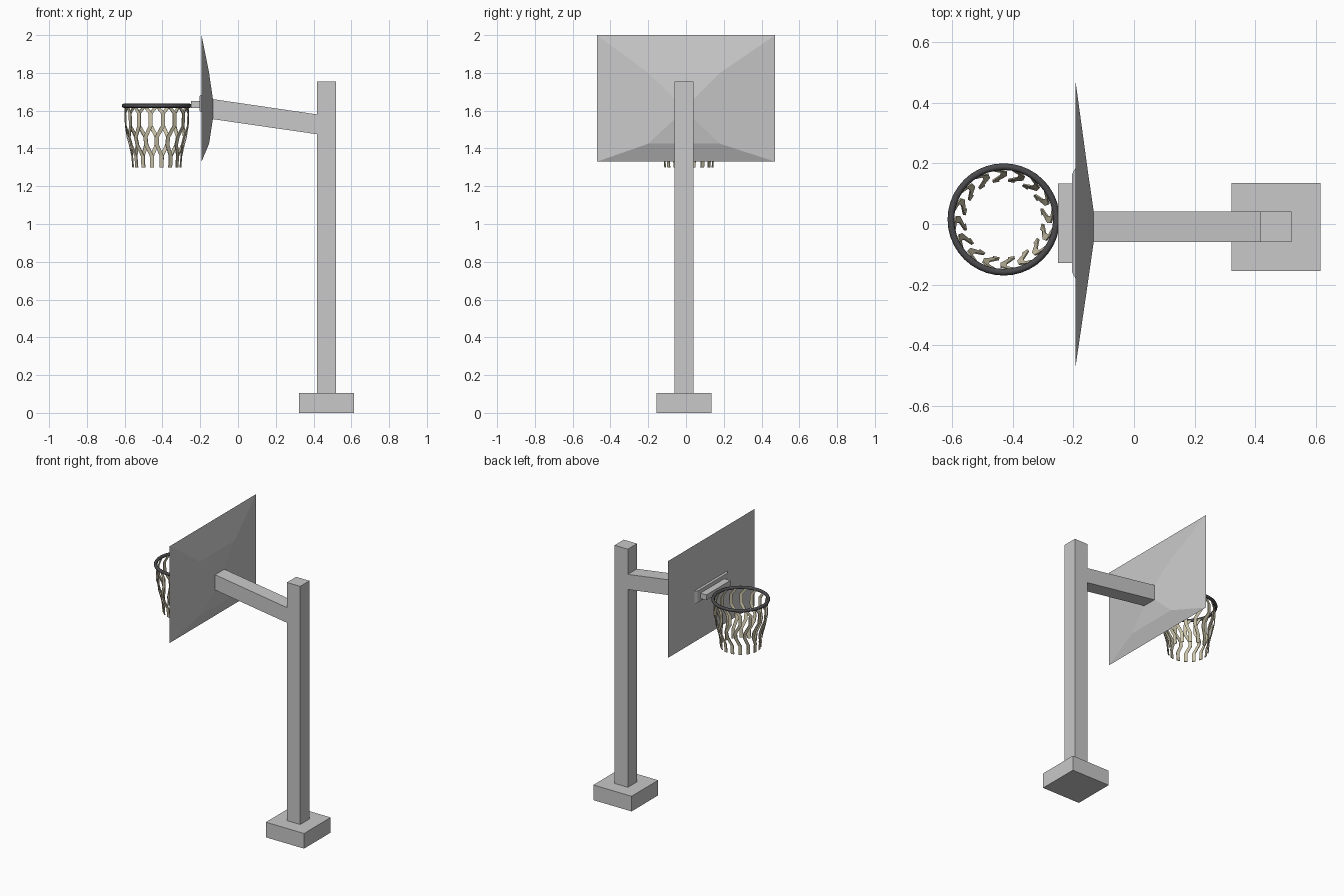
import bpy, bmesh, math
from mathutils import Vector

cube = bpy.data.objects.get("Cube")
if cube:
    bpy.data.objects.remove(cube, do_unlink=True)


def material(name, rgb):
    m = bpy.data.materials.new(name)
    m.use_nodes = True
    m.diffuse_color = (*rgb, 1)
    m.node_tree.nodes["Principled BSDF"].inputs["Base Color"].default_value = (*rgb, 1)
    return m


GREY = material("painted grey", (0.58, 0.58, 0.58))
DARK = material("dark rim metal", (0.07, 0.07, 0.075))
CORD = material("beige cord", (0.62, 0.57, 0.41))


def finish(name, bm, mat):
    bmesh.ops.recalc_face_normals(bm, faces=bm.faces)
    mesh = bpy.data.meshes.new(name)
    bm.to_mesh(mesh)
    bm.free()
    mesh.materials.append(mat)
    ob = bpy.data.objects.new(name, mesh)
    bpy.context.collection.objects.link(ob)
    return ob


def loft_x(name, sections, mat=GREY):
    """Skin rectangles (x, y0, y1, z0, z1) along x and cap both ends."""
    bm = bmesh.new()
    rings = [[bm.verts.new((x, y, z)) for y, z in ((y0, z0), (y1, z0), (y1, z1), (y0, z1))]
             for x, y0, y1, z0, z1 in sections]
    for a, b in zip(rings, rings[1:]):
        for i in range(4):
            j = (i + 1) % 4
            bm.faces.new((a[i], a[j], b[j], b[i]))
    bm.faces.new(rings[0])
    bm.faces.new(rings[-1])
    return finish(name, bm, mat)


def box(name, x0, x1, *rect):
    return loft_x(name, [(x0, *rect), (x1, *rect)])


# Stand
box("base", 0.322, 0.615, -0.155, 0.136, 0, 0.105)
box("post", 0.417, 0.519, -0.06, 0.041, 0.1, 1.755)
loft_x("support_arm", [(-0.14, -0.06, 0.041, 1.556, 1.662),
                       (0.42, -0.06, 0.041, 1.475, 1.58)])

# Backboard: flat playing face, stepped pyramid behind
loft_x("backboard", [(-0.193, -0.472, 0.472, 1.33, 2.0),
                     (-0.153, -0.2, 0.18, 1.425, 1.8),
                     (-0.133, -0.06, 0.041, 1.556, 1.662)])

# Rim mount
loft_x("mount_plate", [(-0.204, -0.16, 0.165, 1.598, 1.678),
                       (-0.19, -0.185, 0.19, 1.59, 1.686)])
box("mount_bar", -0.25, -0.2, -0.129, 0.134, 1.615, 1.652)

# Rim
CENTRE = Vector((-0.43, 0.015, 0))
bpy.ops.mesh.primitive_torus_add(location=CENTRE + Vector((0, 0, 1.626)),
                                 major_radius=0.174, minor_radius=0.011,
                                 major_segments=40, minor_segments=8)
rim = bpy.context.object
rim.name = "rim"
rim.data.materials.append(DARK)
bpy.ops.object.shade_smooth_by_angle(angle=math.radians(50))

# Net: wavy hanging strips, each given as height, radius, sideways shift
STRIPS = 16
STEP = math.tau / STRIPS
PATH = [(1.625, 0.168, 0), (1.585, 0.17, 0.5), (1.52, 0.168, 0.5), (1.46, 0.157, 0),
        (1.42, 0.146, 0), (1.36, 0.133, 0.5), (1.3, 0.128, 0.5)]
bm = bmesh.new()
for s in range(STRIPS):
    previous = None
    for z, r, shift in PATH:
        angle = (s + shift) * STEP
        half = 0.011 / r
        pair = [bm.verts.new(CENTRE + Vector((r * math.cos(a), r * math.sin(a), z)))
                for a in (angle - half, angle + half)]
        if previous:
            bm.faces.new((previous[0], previous[1], pair[1], pair[0]))
        previous = pair
net = finish("net", bm, CORD)
thickness = net.modifiers.new("thickness", "SOLIDIFY")
thickness.thickness = 0.005
thickness.offset = 0
